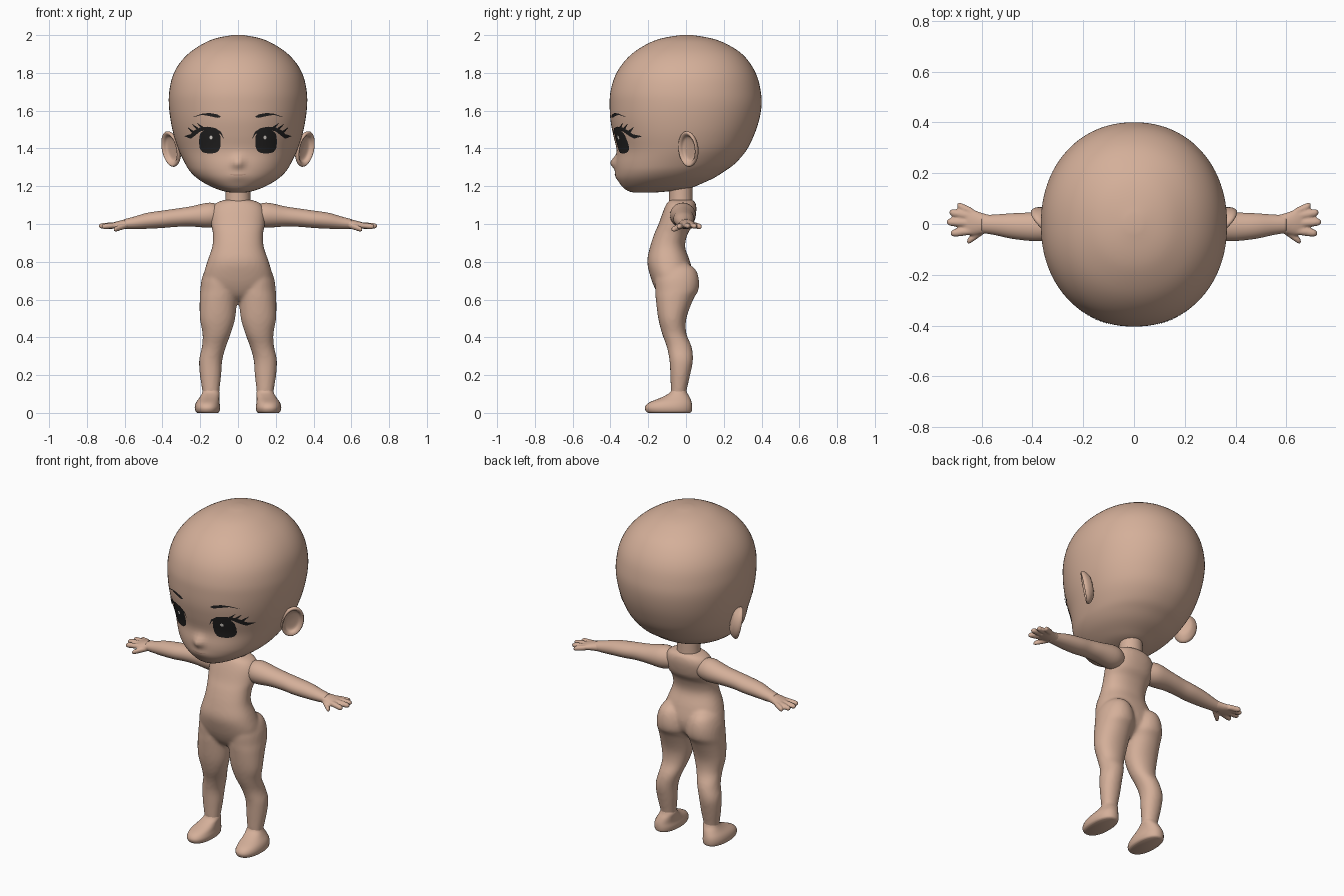
import bpy, bmesh, math
from mathutils import Matrix, Vector
from mathutils.bvhtree import BVHTree

if "Cube" in bpy.data.objects:
    bpy.data.objects.remove(bpy.data.objects["Cube"])


def material(name, rgb):
    m = bpy.data.materials.new(name)
    m.diffuse_color = (*rgb, 1)
    m.use_nodes = True
    m.node_tree.nodes["Principled BSDF"].inputs["Base Color"].default_value = m.diffuse_color
    return m


SKIN = material("skin", (0.66, 0.43, 0.32))
DARK = material("dark_brown", (0.016, 0.015, 0.015))
LIP = material("lip_tan", (0.46, 0.27, 0.20))
WHITE = material("eye_highlight", (0.8, 0.75, 0.7))


def smooth_keys(keys, sub):
    """Catmull-Rom interpolation of key rows."""
    out = []
    for i in range(len(keys) - 1):
        p0, p1, p2 = keys[max(i - 1, 0)], keys[i], keys[i + 1]
        p3 = keys[min(i + 2, len(keys) - 1)]
        for s in range(sub):
            t = s / sub
            out.append([0.5 * (2 * b + (c - a) * t + (2 * a - 5 * b + 4 * c - d) * t * t
                               + (3 * b - a - 3 * c + d) * t ** 3)
                        for a, b, c, d in zip(p0, p1, p2, p3)])
    return out + [list(keys[-1])]


def loft(bm, keys, axis="z", n=32, sub=4, e=2.0, mat=None, side=1):
    """Skin rings (t, centre a, centre b, radius a, radius b) along an axis."""
    rings = []
    for t, ca, cb, ra, rb in smooth_keys(keys, sub):
        ring = []
        for k in range(n):
            w = 2 * math.pi * k / n
            c, s = math.cos(w), math.sin(w)
            a = ca + ra * math.copysign(abs(c) ** (2 / e), c)
            b = cb + rb * math.copysign(abs(s) ** (2 / e), s)
            p = Vector((a, b, t) if axis == "z" else (t, a, b))
            p = mat @ p if mat else p
            p.x *= side
            ring.append(bm.verts.new(p))
        rings.append(ring)
    for r, q in zip(rings, rings[1:]):
        for k in range(n):
            bm.faces.new((r[k], r[(k + 1) % n], q[(k + 1) % n], q[k]))
    bm.faces.new(rings[0])
    bm.faces.new(rings[-1])


def box_rows(rows):
    """(z, x0, x1, y0, y1) extents -> loft keys."""
    return [(z, (x0 + x1) / 2, (y0 + y1) / 2, (x1 - x0) / 2, (y1 - y0) / 2)
            for z, x0, x1, y0, y1 in rows]


def finish(bm, name, mat, mirror=False, voxel=0, solid=True):
    if solid:
        bmesh.ops.recalc_face_normals(bm, faces=bm.faces)
    me = bpy.data.meshes.new(name)
    bm.to_mesh(me)
    bm.free()
    me.materials.append(mat)
    for p in me.polygons:
        p.use_smooth = True
    ob = bpy.data.objects.new(name, me)
    bpy.context.collection.objects.link(ob)
    if voxel:
        r = ob.modifiers.new("fuse", 'REMESH')
        r.mode, r.voxel_size, r.use_smooth_shade = 'VOXEL', voxel, True
        s = ob.modifiers.new("soften", 'SMOOTH')
        s.factor, s.iterations = 0.5, 5
    if mirror:
        ob.modifiers.new("mirror", 'MIRROR').use_mirror_merge = False
    return ob


# Head: rows of height, half width, front y, back y
head_rows = [(1.166, .03, -.27, -.18), (1.172, .07, -.30, -.10), (1.19, .125, -.33, .02),
             (1.215, .175, -.35, .085), (1.245, .22, -.365, .15), (1.28, .255, -.371, .205),
             (1.32, .28, -.372, .26), (1.39, .313, -.367, .32), (1.47, .34, -.385, .36),
             (1.55, .357, -.40, .387), (1.63, .366, -.404, .40), (1.70, .364, -.40, .396),
             (1.78, .347, -.377, .377), (1.85, .31, -.335, .34), (1.91, .253, -.275, .285),
             (1.96, .175, -.192, .20), (1.985, .11, -.12, .125), (2.0, .03, -.03, .035)]
bm = bmesh.new()
loft(bm, box_rows([(z, -w, w, f, b) for z, w, f, b in head_rows]), n=96, e=2.12)
for v in bm.verts:                       # nose and lips
    if v.co.y < -0.2:
        x, z = v.co.x, v.co.z
        v.co.y -= 0.030 * math.exp(-(x / .028) ** 2 - ((z - 1.325) / .03) ** 2)
        v.co.y -= 0.007 * math.exp(-(x / .045) ** 2 - ((z - 1.255) / .025) ** 2)
bmesh.ops.recalc_face_normals(bm, faces=bm.faces)
surface = BVHTree.FromBMesh(bm)
finish(bm, "head", SKIN)

# Ears: shallow bowls facing outward and forward
v = Vector((.2, -.05, .97)).normalized()
n_ = Vector((.75, -.65, -.1))
n_ = (n_ - v * n_.dot(v)).normalized()
u = v.cross(n_)
ear = Matrix((u, v, n_)).transposed().to_4x4()
ear.translation = (.352, .015, 1.398)
bm = bmesh.new()
loft(bm, [(t, 0, 0, .064 * r, .096 * r) for t, r in
          ((-.035, .3), (-.028, .65), (-.008, .93), (.008, 1), (.016, .92),
           (.010, .78), (-.006, .62), (-.010, .1))], mat=ear)
finish(bm, "ears", SKIN, mirror=True)

# Neck
bm = bmesh.new()
loft(bm, [(1.08, 0, -.027, .072, .065), (1.13, 0, -.027, .066, .062),
          (1.25, 0, -.027, .064, .062)])
finish(bm, "neck", SKIN)

# Torso and legs, fused into one skin
bm = bmesh.new()
torso = [(1.13, .06, -.08, .03), (1.112, .115, -.10, .05), (1.07, .143, -.12, .055),
         (1.0, .143, -.145, .04), (.95, .133, -.167, .01), (.88, .136, -.19, -.005),
         (.80, .163, -.205, .022), (.72, .183, -.188, .04), (.66, .165, -.165, .03),
         (.62, .11, -.14, 0), (.595, .05, -.11, -.03)]
loft(bm, box_rows([(z, -w, w, f, b) for z, w, f, b in torso]), n=48, e=2.25)
leg = box_rows([(.79, .06, .14, -.12, .01), (.76, .03, .172, -.15, .05),
                (.71, .008, .192, -.165, .068), (.65, -.002, .2, -.163, .066),
                (.60, .004, .203, -.16, .038), (.50, .015, .202, -.147, .002),
                (.42, .038, .188, -.127, .002), (.35, .064, .191, -.102, .03),
                (.28, .083, .206, -.088, .037), (.20, .089, .202, -.083, .022),
                (.11, .099, .188, -.08, .002), (.06, .103, .184, -.08, 0)])
for side in (1, -1):
    loft(bm, leg, side=side, e=2.1)
finish(bm, "torso_and_legs", SKIN, voxel=.01)

# Feet
bm = bmesh.new()
loft(bm, box_rows([(0, .107, .215, -.20, .02), (.008, .098, .225, -.212, .03),
                   (.03, .094, .229, -.217, .033), (.055, .098, .222, -.195, .030),
                   (.082, .099, .203, -.13, .020), (.105, .097, .190, -.088, .007),
                   (.125, .103, .184, -.076, 0)]), e=2.25)
finish(bm, "feet", SKIN, mirror=True)

# Arms
bm = bmesh.new()
loft(bm, [(.09, -.02, 1.045, .05, .05), (.15, -.017, 1.047, .068, .066),
          (.25, -.012, 1.04, .060, .053), (.33, -.012, 1.033, .055, .048),
          (.40, -.011, 1.025, .056, .046), (.48, -.008, 1.017, .050, .042),
          (.55, -.003, 1.006, .040, .033), (.60, 0, 1.0, .035, .026)], axis="x")
finish(bm, "arms", SKIN, mirror=True)

# Hands: palm, four fingers and a thumb, fused
bm = bmesh.new()
loft(bm, [(.56, 0, 1.003, .034, .028), (.60, .002, .999, .042, .025),
          (.645, .008, .994, .053, .019), (.67, .010, .990, .046, .013)], axis="x")
fingers = [((.635, .046, .994), (.697, .074, .985)), ((.64, .030, .995), (.727, .046, .988)),
           ((.64, .003, .995), (.738, .008, .989)), ((.64, -.026, .994), (.722, -.037, .986)),
           ((.59, -.022, .992), (.658, -.070, .970))]
for a, b in fingers:
    a, b = Vector(a), Vector(b)
    loft(bm, [(*a.lerp(b, t), r * .0165, r * .0155) for t, r in
              ((0, 1), (.5, 1), (.8, .95), (.94, .7), (1, .25))], axis="x", n=16)
finish(bm, "hands", SKIN, mirror=True, voxel=.005)


def plate(name, rows, mat, lift=.004, mirror=True):
    """Thin painted patch between low and high curves, laid on the face."""
    bm = bmesh.new()
    cols = []
    for i in range(len(rows) - 1):
        for s in range(4):
            cols.append([p + (q - p) * s / 4 for p, q in zip(rows[i], rows[i + 1])])
    cols.append(rows[-1])
    grid = []
    for x, lo, hi in cols:
        line = []
        for j in range(7):
            z = lo + (hi - lo) * j / 6
            hit = surface.ray_cast(Vector((x, -1, z)), Vector((0, 1, 0)))[0]
            line.append(bm.verts.new((x, hit.y - lift, z)))
        grid.append(line)
    for p, q in zip(grid, grid[1:]):
        for j in range(6):
            bm.faces.new((p[j], q[j], q[j + 1], p[j + 1]))
    finish(bm, name, mat, mirror, solid=False)


def oval(cx, cz, w, h, e, n=12):
    rows = []
    for i in range(n + 1):
        c = -math.cos(math.pi * i / n)
        d = h * max(1 - abs(c) ** e, .0004) ** (1 / e)
        rows.append((cx + w * c, cz - d, cz + d))
    return rows


# Painted face: irises, highlights, lashes, brows and mouth
plate("irises", oval(.149, 1.436, .057, .062, 3), DARK)
plate("iris_highlights", oval(.143, 1.458, .009, .010, 2, 6), WHITE, .006)
plate("upper_lashes", [(.076, 1.45, 1.456), (.09, 1.474, 1.488), (.12, 1.492, 1.508),
                       (.16, 1.498, 1.515), (.20, 1.490, 1.512), (.235, 1.462, 1.494),
                       (.25, 1.452, 1.476), (.282, 1.463, 1.466)], DARK, .006)
for i, (x, z) in enumerate(((.185, 1.50), (.212, 1.495), (.236, 1.478))):
    plate("lash_tip_%d" % (i + 1), [(x, z, z + .015), (x + .014, z + .012, z + .024),
                                    (x + .032, z + .034, z + .035)], DARK, .008)
plate("eyebrows", [(.092, 1.566, 1.570), (.11, 1.562, 1.580), (.15, 1.571, 1.588),
                   (.19, 1.578, 1.584), (.235, 1.566, 1.568)], DARK)
plate("mouth", [(-.042, 1.262, 1.264), (-.015, 1.256, 1.262), (.015, 1.256, 1.262),
                (.042, 1.262, 1.264)], LIP, .002, mirror=False)
